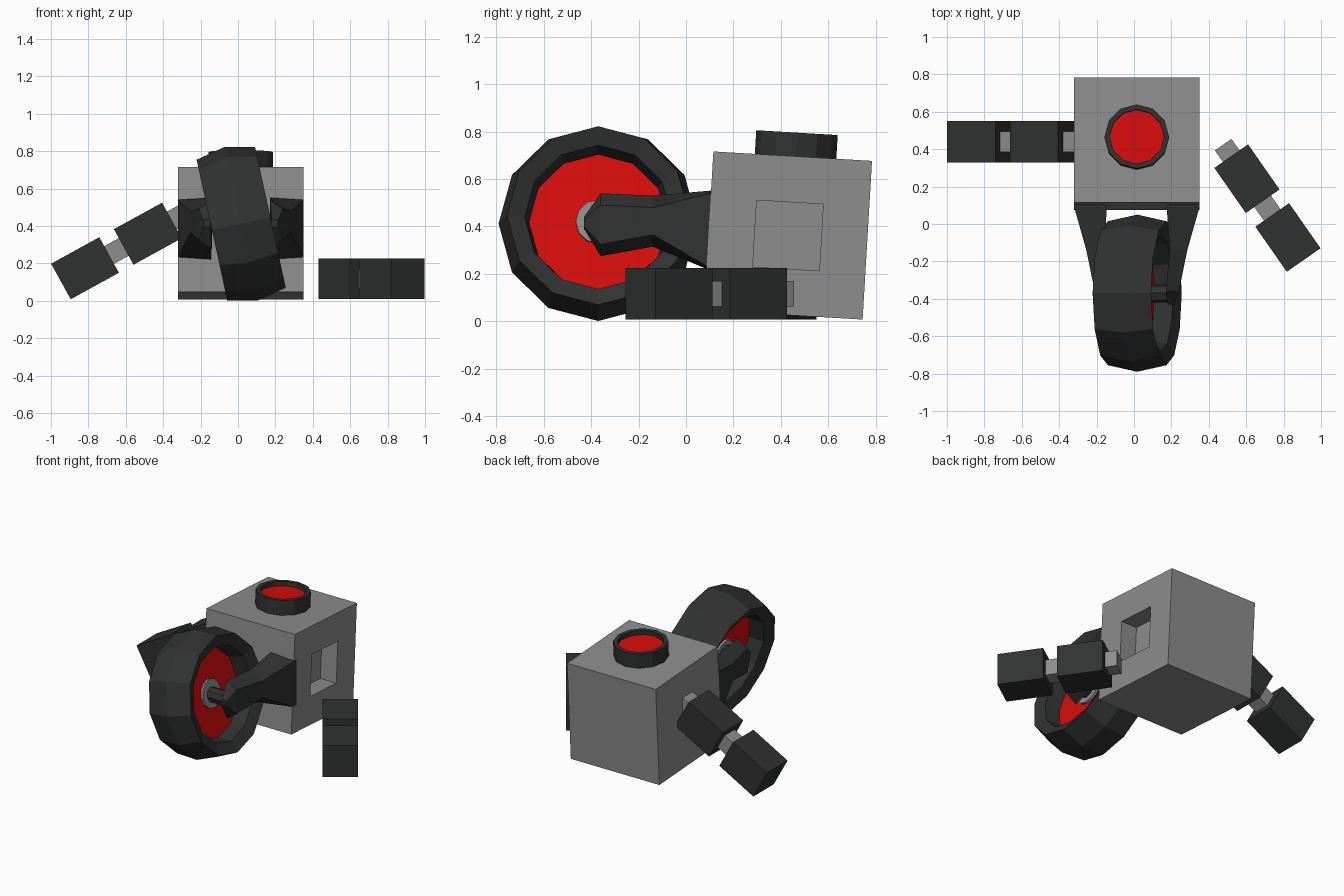
import bpy, bmesh, math
from mathutils import Matrix, Vector

if "Cube" in bpy.data.objects:
    bpy.data.objects.remove(bpy.data.objects["Cube"])


def material(name, rgb):
    m = bpy.data.materials.new(name)
    m.diffuse_color = (*rgb, 1)
    m.use_nodes = True
    m.node_tree.nodes["Principled BSDF"].inputs["Base Color"].default_value = m.diffuse_color
    return m


GREY = material("grey metal", (0.27, 0.27, 0.27))
DARK = material("dark rubber", (0.03, 0.031, 0.031))
RED = material("red", (0.68, 0.004, 0.004))


def finish(name, bm, mat, matrix=Matrix()):
    bmesh.ops.recalc_face_normals(bm, faces=bm.faces)
    mesh = bpy.data.meshes.new(name)
    bm.to_mesh(mesh)
    bm.free()
    mesh.materials.append(mat)
    ob = bpy.data.objects.new(name, mesh)
    ob.matrix_world = matrix
    bpy.context.collection.objects.link(ob)
    return ob


def box(name, size, centre, mat, matrix=Matrix()):
    bm = bmesh.new()
    bmesh.ops.create_cube(bm, size=1, matrix=Matrix.Translation(centre) @ Matrix.Diagonal((*size, 1)))
    return finish(name, bm, mat, matrix)


def lathe(name, profile, mat, matrix, closed=True, sides=12):
    """Revolve (along, radius) points about local x."""
    bm = bmesh.new()
    rings = []
    for k in range(sides):
        a = 2 * math.pi * k / sides
        rings.append([bm.verts.new((p, r * math.sin(a), r * math.cos(a))) for p, r in profile])
    n = len(profile)
    for k in range(sides):
        r0, r1 = rings[k], rings[(k + 1) % sides]
        for j in range(n if closed else n - 1):
            i = (j + 1) % n
            bm.faces.new((r0[j], r0[i], r1[i], r1[j]))
    if not closed:
        bm.faces.new([r[0] for r in rings])
        bm.faces.new([r[-1] for r in rings])
    return finish(name, bm, mat, matrix)


def place(x, y, z, angle=0, axis='Y'):
    return Matrix.Translation((x, y, z)) @ Matrix.Rotation(math.radians(angle), 4, axis)


# Cube body, tipped slightly back, with an empty arm socket on its right side
body = place(0.015, 0.43, 0.362, -3.4, 'X')
S = 0.67
bm = bmesh.new()
bmesh.ops.create_cube(bm, size=S)
bm.faces.ensure_lookup_table()
side = max(bm.faces, key=lambda f: f.calc_center_median().x)
bmesh.ops.inset_region(bm, faces=[side], thickness=S / 2 - 0.06)
socket = bmesh.ops.extrude_face_region(bm, geom=[side])
bmesh.ops.translate(bm, vec=(-0.12, 0, 0), verts=[v for v in socket["geom"] if isinstance(v, bmesh.types.BMVert)])
if side.is_valid:
    bmesh.ops.delete(bm, geom=[side], context='FACES_ONLY')
finish("body", bm, GREY, body)

# Round port on top: dark rim with a sunken red lens
port = body @ Matrix.Translation((0, 0.012, S / 2)) @ Matrix.Rotation(-math.pi / 2, 4, 'Y')
lathe("port_rim", [(-0.02, 0.172), (0.1, 0.172), (0.1, 0.145), (-0.02, 0.145)], DARK, port)
lathe("port_lens", [(0.0, 0.147), (0.07, 0.147)], RED, port, closed=False)

# Leaning wheel: tyre with a ridged tread, deep red disc and grey hub
wheel = place(0.017, -0.37, 0.412, -12.3)
half = [(0.16, 0.385), (0.13, 0.31), (0.03, 0.292)]
tyre = [(0, 0.42)] + half + [(-a, r) for a, r in reversed(half)]
lathe("tyre", tyre, DARK, wheel)
lathe("wheel_disc", [(-0.03, 0.294), (0.03, 0.294)], RED, wheel, closed=False)
lathe("wheel_hub", [(-0.045, 0.095), (0.045, 0.095)], GREY, wheel, closed=False)
lathe("axle", [(-0.185, 0.05), (0.185, 0.05)], DARK, place(0.015, -0.37, 0.415), closed=False, sides=8)

# Fork arms: sections as (y, inner x, outer x, z low, z high, outer bevel)
sections = [(0.13, 0.16, 0.335, 0.215, 0.553, 0.01),
            (0.09, 0.16, 0.335, 0.22, 0.55, 0.012),
            (-0.14, 0.175, 0.27, 0.315, 0.53, 0.05),
            (-0.36, 0.155, 0.225, 0.275, 0.54, 0.05),
            (-0.43, 0.165, 0.20, 0.39, 0.44, 0.01)]
for name, s in (("fork_right", 1), ("fork_left", -1)):
    bm = bmesh.new()
    loops = []
    for y, xi, xo, lo, hi, b in sections:
        pts = [(xi, lo), (xi, hi), (xo, hi - b), (xo, lo + b)]
        loops.append([bm.verts.new((0.015 + s * x, y, z)) for x, z in pts])
    for p, q in zip(loops, loops[1:]):
        for j in range(4):
            i = (j + 1) % 4
            bm.faces.new((p[j], p[i], q[i], q[j]))
    bm.faces.new(loops[0])
    bm.faces.new(loops[-1])
    finish(name, bm, DARK)

# Two identical arms: one attached on the left, one lying loose on the floor
arms = (("attached_arm", place(-0.818, 0.44, 0.174, -28.8)),
        ("loose_arm", place(0.823, -0.072, 0.117, 124.9, 'Z')))
for name, m in arms:
    box(name + "_hand", (0.294, 0.22, 0.217), (0, 0, 0), DARK, m)
    box(name + "_upper", (0.294, 0.22, 0.217), (0.383, 0, 0), DARK, m)
    box(name + "_rod", (0.605, 0.108, 0.108), (0.3025, 0, 0), GREY, m)
